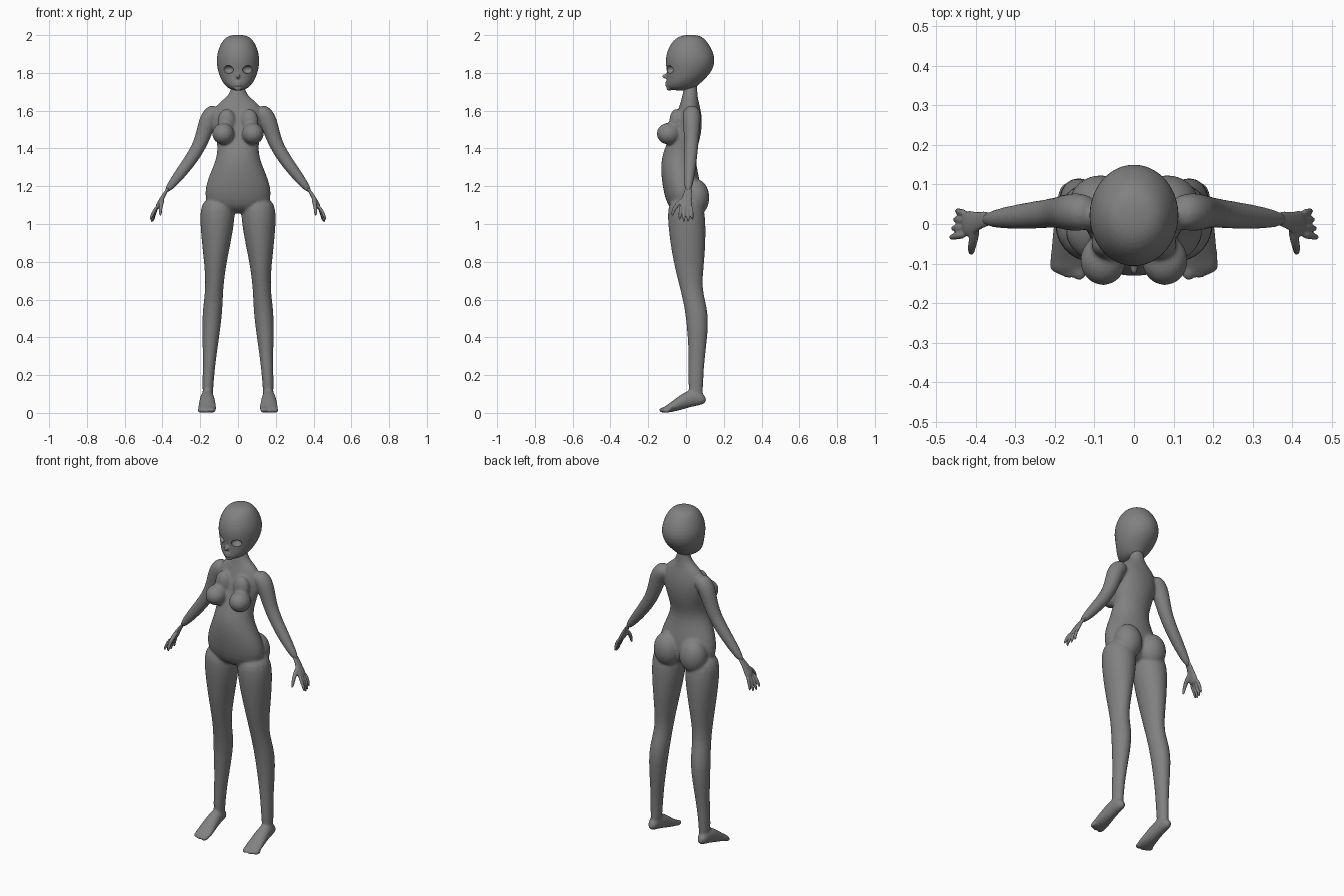
import bpy, bmesh, math
from mathutils import Vector, Matrix

cube = bpy.data.objects.get("Cube")
if cube:
    bpy.data.objects.remove(cube)

colour = (0.22, 0.22, 0.22, 1)
grey = bpy.data.materials.new("matte grey")
grey.use_nodes = True
grey.diffuse_color = colour
grey.node_tree.nodes["Principled BSDF"].inputs["Base Color"].default_value = colour


def loft(mesh, rings, sides=16):
    """Skin a list of (centre, first axis, second axis) ellipses and cap both ends."""
    angles = [math.tau * i / sides for i in range(sides)]
    loops = [[mesh.verts.new(centre + first * math.cos(a) + second * math.sin(a)) for a in angles]
             for centre, first, second in rings]
    for lower, upper in zip(loops, loops[1:]):
        for i in range(sides):
            j = (i + 1) % sides
            mesh.faces.new((lower[i], lower[j], upper[j], upper[i]))
    mesh.faces.new(loops[0])
    mesh.faces.new(loops[-1])


def level(z, inner, outer, front, back):
    """Horizontal ellipse between side, front and back limits."""
    centre = Vector((inner + outer, front + back, z + z)) / 2
    return centre, Vector(((outer - inner) / 2, 0, 0)), Vector((0, (back - front) / 2, 0))


def centred(z, width, front, back):
    return level(z, -width, width, front, back)


def upright(side, y, width, bottom, top):
    """Foot section facing forward."""
    centre = Vector((side * 0.163, y, (bottom + top) / 2))
    return centre, Vector((width, 0, 0)), Vector((0, 0, (top - bottom) / 2))


def tube(mesh, side, path, radii, flat=1, sides=12):
    """Sections square to a path, flattened by a factor across the y axis."""
    centres = [Vector((side * x, y, z)) for x, y, z in path]
    befores = centres[:1] + centres[:-1]
    afters = centres[1:] + centres[-1:]
    rings = []
    for centre, before, after, radius in zip(centres, befores, afters, radii):
        along = after - before
        across = along.cross(Vector((0, 1, 0))).normalized()
        depth = across.cross(along).normalized()
        rings.append((centre, across * radius * flat, depth * radius))
    loft(mesh, rings, sides)


def ball(mesh, centre, size):
    place = Matrix.Translation(centre) @ Matrix.Diagonal((*size, 1))
    bmesh.ops.create_uvsphere(mesh, u_segments=16, v_segments=10, radius=1, matrix=place)


def finish(mesh, name):
    """Turn the collected volumes into an object."""
    bmesh.ops.recalc_face_normals(mesh, faces=mesh.faces)
    data = bpy.data.meshes.new(name)
    mesh.to_mesh(data)
    mesh.free()
    data.materials.append(grey)
    data.shade_smooth()
    result = bpy.data.objects.new(name, data)
    bpy.context.collection.objects.link(result)
    return result


def blend(target, voxel, passes):
    """Melt overlapping volumes into one smooth skin."""
    rounding = target.modifiers.new("round", "SUBSURF")
    rounding.levels = rounding.render_levels = 2
    skin = target.modifiers.new("skin", "REMESH")
    skin.mode = "VOXEL"
    skin.voxel_size = voxel
    skin.use_smooth_shade = True
    soften = target.modifiers.new("soften", "SMOOTH")
    soften.factor = 0.5
    soften.iterations = passes


# Neck, chest, waist and hips
body = bmesh.new()
loft(body, [
    centred(z=1.78, width=.035, front=0, back=.06),
    centred(z=1.68, width=.035, front=-.02, back=.06),
    centred(z=1.64, width=.12, front=-.03, back=.07),
    centred(z=1.56, width=.14, front=-.06, back=.09),
    centred(z=1.45, width=.115, front=-.09, back=.08),
    centred(z=1.35, width=.105, front=-.14, back=.04),
    centred(z=1.2, width=.19, front=-.13, back=.09),
    centred(z=1.05, width=.17, front=-.09, back=.07),
])

for side in (1, -1):
    # Leg from hip to ankle
    loft(body, [level(z, side * inner, side * outer, front, back)
                for z, inner, outer, front, back in (
                    (1.15, .01, .2, -.1, .09),
                    (1, .015, .205, -.1, .11),
                    (.8, .06, .18, -.07, .1),
                    (.65, .08, .17, -.03, .08),
                    (.52, .08, .195, 0, .13),
                    (.3, .115, .185, .015, .1),
                    (.15, .13, .19, .01, .09),
                    (.04, .135, .185, .02, .09))])
    # Foot with raised heel
    loft(body, [
        upright(side, y=.11, width=.025, bottom=.045, top=.09),
        upright(side, y=.04, width=.035, bottom=.035, top=.14),
        upright(side, y=-.04, width=.045, bottom=.01, top=.09),
        upright(side, y=-.1, width=.052, bottom=0, top=.04),
        upright(side, y=-.125, width=.045, bottom=0, top=.03),
    ])
    # Toes
    ball(body, (side * .138, -.118, .015), (.021, .026, .015))
    for toe in range(4):
        ball(body, (side * (.165 + toe * .013), -.12 + toe * .006, .012), (.01, .022, .012))
    # Arm from shoulder to wrist
    tube(body, side,
         path=[(.1, .03, 1.61), (.16, .03, 1.57), (.19, .03, 1.43), (.27, .02, 1.31), (.39, .01, 1.16)],
         radii=[.045, .052, .037, .036, .02], sides=16)
    # Chest and seat volumes
    ball(body, (side * .078, -.092, 1.478), (.06, .065, .058))
    ball(body, (side * .06, -.05, 1.54), (.05, .04, .07))
    ball(body, (side * .084, .05, 1.14), (.083, .076, .1))
blend(finish(body, "body"), voxel=.007, passes=7)

# Hands
for side, label in ((1, "left"), (-1, "right")):
    hand = bmesh.new()
    tube(hand, side, path=[(.36, .015, 1.2), (.39, .01, 1.16), (.41, 0, 1.12), (.43, 0, 1.08)],
         radii=[.022, .021, .035, .036], flat=.4)
    for finger in range(4):
        spread = finger - 1.5
        tip = Vector((.457 - spread * .006, spread * .023, 1.005 + spread ** 2 * .006))
        base = Vector((.424, spread * .018, 1.1))
        bend = (base + tip) / 2 + Vector((.006, 0, 0))
        tube(hand, side, path=[base, bend, tip], radii=[.01, .01, .007], sides=8)
    # Thumb
    tube(hand, side, path=[(.4, 0, 1.14), (.405, -.04, 1.11), (.412, -.065, 1.08), (.41, -.075, 1.04)],
         radii=[.014, .013, .011, .007], sides=8)
    blend(finish(hand, "hand_" + label), voxel=.004, passes=3)

# Head
head = bmesh.new()
loft(head, [
    centred(z=2.003, width=.045, front=-.02, back=.07),
    centred(z=1.97, width=.09, front=-.08, back=.115),
    centred(z=1.88, width=.122, front=-.118, back=.165),
    centred(z=1.8, width=.108, front=-.1, back=.14),
    centred(z=1.74, width=.08, front=-.108, back=.07),
    centred(z=1.705, width=.035, front=-.1, back=.04),
])
# Nose, lips and chin
ball(head, (0, -.105, 1.782), (.011, .024, .013))
for lip in (1.748, 1.735):
    ball(head, (0, -.098, lip), (.02, .013, .008))
ball(head, (0, -.088, 1.718), (.022, .016, .013))
head = finish(head, "head")
blend(head, voxel=.005, passes=4)

# Eye openings
cutter = bmesh.new()
for side in (1, -1):
    ball(cutter, (side * .05, -.085, 1.818), (.029, .03, .021))
cutter = finish(cutter, "eye_cutter")
cutter.hide_render = True
cutter.hide_set(True)
openings = head.modifiers.new("eye openings", "BOOLEAN")
openings.operation = "DIFFERENCE"
openings.object = cutter
openings.solver = "EXACT"
